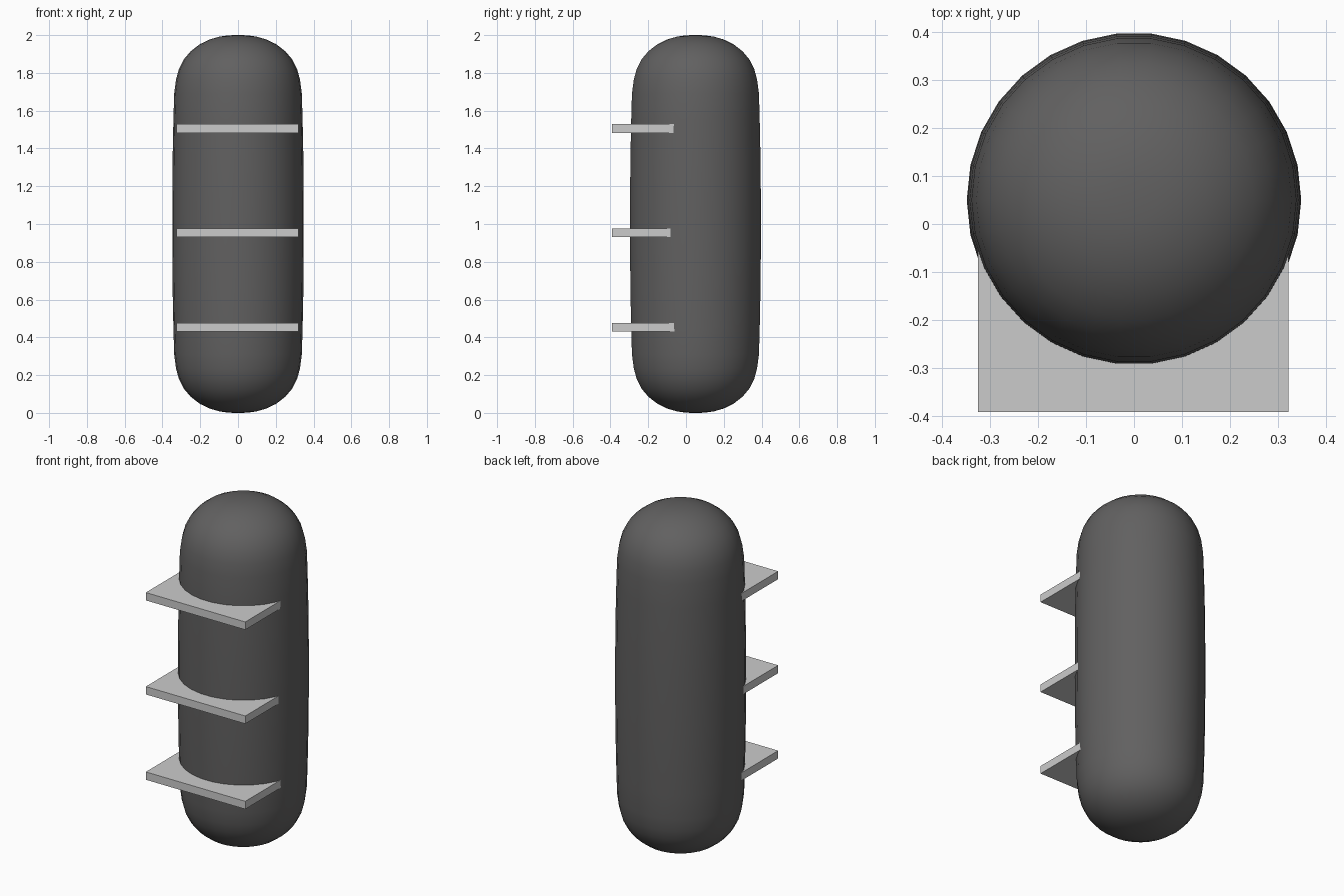
import bpy, bmesh, math

if "Cube" in bpy.data.objects:
    bpy.data.objects.remove(bpy.data.objects["Cube"])

SIDES = 30
CENTRE_Y = 0.05


def add_object(name, bm):
    bmesh.ops.recalc_face_normals(bm, faces=bm.faces)
    mesh = bpy.data.meshes.new(name)
    bm.to_mesh(mesh)
    bm.free()
    obj = bpy.data.objects.new(name, mesh)
    bpy.context.collection.objects.link(obj)
    return obj


# Capsule body: (radius, height above mid-plane), mirrored for the lower half
upper = [(0.348, 0.15), (0.346, 0.36), (0.342, 0.55), (0.338, 0.69),
         (0.328, 0.765), (0.313, 0.82), (0.286, 0.873), (0.25, 0.915),
         (0.202, 0.952), (0.15, 0.977), (0.098, 0.992), (0.048, 0.999)]
profile = [(r, 1 - h) for r, h in reversed(upper)] + [(r, 1 + h) for r, h in upper]

bm = bmesh.new()
rings = []
for r, z in profile:
    rings.append([bm.verts.new((r * math.cos(2 * math.pi * i / SIDES),
                                CENTRE_Y + r * math.sin(2 * math.pi * i / SIDES), z))
                  for i in range(SIDES)])
for lo, hi in zip(rings, rings[1:]):
    for i in range(SIDES):
        j = (i + 1) % SIDES
        bm.faces.new((lo[i], lo[j], hi[j], hi[i]))
# Slightly raised poles close both ends
for ring, z in ((rings[0], 0.0), (rings[-1], 2.0)):
    pole = bm.verts.new((0, CENTRE_Y, z))
    for i in range(SIDES):
        bm.faces.new((ring[i], ring[(i + 1) % SIDES], pole))
for f in bm.faces:
    f.smooth = True
body = add_object("capsule_body", bm)
dark = bpy.data.materials.new("dark_grey")
dark.diffuse_color = (0.12, 0.118, 0.118, 1)
dark.use_nodes = True
dark.node_tree.nodes["Principled BSDF"].inputs["Base Color"].default_value = dark.diffuse_color
body.data.materials.append(dark)

# Three flat shelves, their backs buried in the body
for name, z in (("lower_shelf", 0.453), ("middle_shelf", 0.954), ("upper_shelf", 1.506)):
    bm = bmesh.new()
    bmesh.ops.create_cube(bm, size=1)
    bmesh.ops.scale(bm, vec=(0.646, 0.39, 0.046), verts=bm.verts)
    bmesh.ops.translate(bm, vec=(-0.002, -0.196, z), verts=bm.verts)
    add_object(name, bm)
